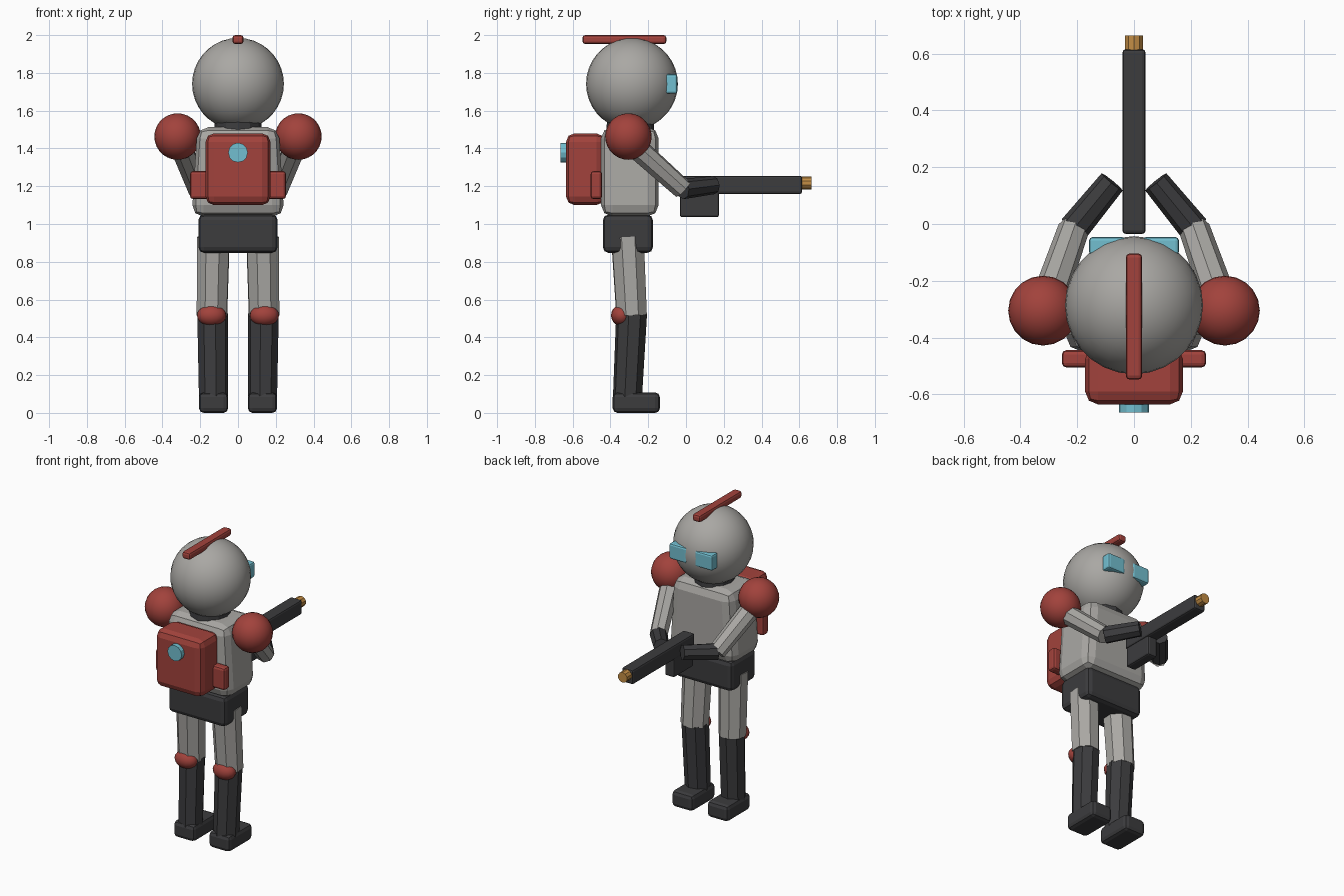
import bpy, bmesh, math
from mathutils import Vector, Matrix

if "Cube" in bpy.data.objects:
    bpy.data.objects.remove(bpy.data.objects["Cube"])


def material(name, rgb):
    m = bpy.data.materials.new(name)
    m.diffuse_color = (*rgb, 1)
    m.use_nodes = True
    m.node_tree.nodes["Principled BSDF"].inputs["Base Color"].default_value = m.diffuse_color
    return m


GREY = material("light_grey", (0.40, 0.39, 0.37))
DARK = material("charcoal", (0.045, 0.045, 0.048))
RED = material("brick_red", (0.36, 0.055, 0.045))
CYAN = material("cyan", (0.17, 0.52, 0.63))
BRASS = material("brass", (0.55, 0.27, 0.06))


def finish(bm, name, mat, smooth=False):
    bmesh.ops.recalc_face_normals(bm, faces=bm.faces)
    for f in bm.faces:
        f.smooth = smooth
    me = bpy.data.meshes.new(name)
    bm.to_mesh(me)
    bm.free()
    me.materials.append(mat)
    ob = bpy.data.objects.new(name, me)
    bpy.context.collection.objects.link(ob)
    return ob


def box(name, lo, hi, bevel, mat, segs=2, top=1.0):
    """Bevelled box between two corners; top scales the upper end in x."""
    lo, hi = Vector(lo), Vector(hi)
    c, s = (lo + hi) / 2, hi - lo
    bm = bmesh.new()
    bmesh.ops.create_cube(bm, size=1)
    for v in bm.verts:
        k = top if v.co.z > 0 else 1
        v.co = Vector((v.co.x * s.x * k, v.co.y * s.y, v.co.z * s.z)) + c
    bmesh.ops.bevel(bm, geom=bm.edges[:], offset=bevel, segments=segs,
                    profile=0.5, affect='EDGES', clamp_overlap=True)
    return finish(bm, name, mat)


def ball(name, c, r, mat, u=20, v=14):
    bm = bmesh.new()
    bmesh.ops.create_uvsphere(bm, u_segments=u, v_segments=v, radius=1)
    bm.transform(Matrix.Translation(c) @ Matrix.Diagonal((*r, 1)))
    return finish(bm, name, mat, True)


def rod(name, a, b, r1, r2, mat, sides=8):
    """Flat-sided tube from point a to point b."""
    a, b = Vector(a), Vector(b)
    d = b - a
    bm = bmesh.new()
    bmesh.ops.create_cone(bm, cap_ends=True, segments=sides, radius1=r1,
                          radius2=r2, depth=d.length)
    q = d.to_track_quat('Z', 'Y').to_matrix().to_4x4()
    bm.transform(Matrix.Translation((a + b) / 2) @ q)
    return finish(bm, name, mat)


# Head, crest and neck
ball("head", (0, -0.286, 1.742), (0.243,) * 3, GREY, 28, 18)
box("head_crest", (-0.029, -0.548, 1.953), (0.029, -0.104, 2.0), 0.014, RED)
rod("neck", (0, -0.295, 1.44), (0, -0.295, 1.6), 0.13, 0.12, DARK, 12)

# Torso and hips
box("torso", (-0.245, -0.45, 1.04), (0.245, -0.145, 1.513), 0.06, GREY, 2, 0.88)
box("hips", (-0.21, -0.44, 0.847), (0.21, -0.175, 1.05), 0.03, DARK)

# Backpack with rear lamp
box("backpack", (-0.172, -0.635, 1.10), (0.172, -0.43, 1.48), 0.045, RED)
rod("backpack_lamp", (0, -0.6, 1.378), (0, -0.664, 1.378), 0.052, 0.052, CYAN, 12)

# Paired parts
for side, s in (("left", -1), ("right", 1)):
    def xr(a, b):
        return sorted((a * s, b * s))

    e = xr(0.03, 0.158)
    box(side + "_eye", (e[0], -0.11, 1.69), (e[1], -0.046, 1.793), 0.012, CYAN)
    p = xr(0.14, 0.254)
    box(side + "_pouch", (p[0], -0.505, 1.132), (p[1], -0.444, 1.28), 0.016, RED)

    # Arm
    ball(side + "_shoulder", (0.32 * s, -0.305, 1.463), (0.123,) * 3, RED)
    elbow = (0.213 * s, -0.018, 1.185)
    rod(side + "_upper_arm", (0.305 * s, -0.28, 1.42), elbow, 0.062, 0.055, GREY)
    rod(side + "_forearm", elbow, (0.077 * s, 0.148, 1.206), 0.054, 0.048, DARK)

    # Leg
    rod(side + "_thigh", (0.13 * s, -0.31, 0.93), (0.138 * s, -0.288, 0.515),
        0.092, 0.086, GREY)
    ball(side + "_knee_pad", (0.14 * s, -0.342, 0.516), (0.077, 0.055, 0.056),
         RED, 16, 10)
    rod(side + "_shin", (0.134 * s, -0.288, 0.525), (0.13 * s, -0.31, 0.08),
        0.083, 0.078, DARK)
    f = xr(0.052, 0.207)
    box(side + "_foot", (f[0], -0.388, 0), (f[1], -0.138, 0.108), 0.025, DARK)

# Gun with magazine and muzzle
box("gun_body", (-0.041, -0.035, 1.159), (0.041, 0.615, 1.255), 0.012, DARK)
box("gun_magazine", (-0.035, -0.033, 1.036), (0.035, 0.175, 1.18), 0.012, DARK)
rod("gun_muzzle", (0, 0.56, 1.217), (0, 0.664, 1.217), 0.034, 0.034, BRASS, 10)
